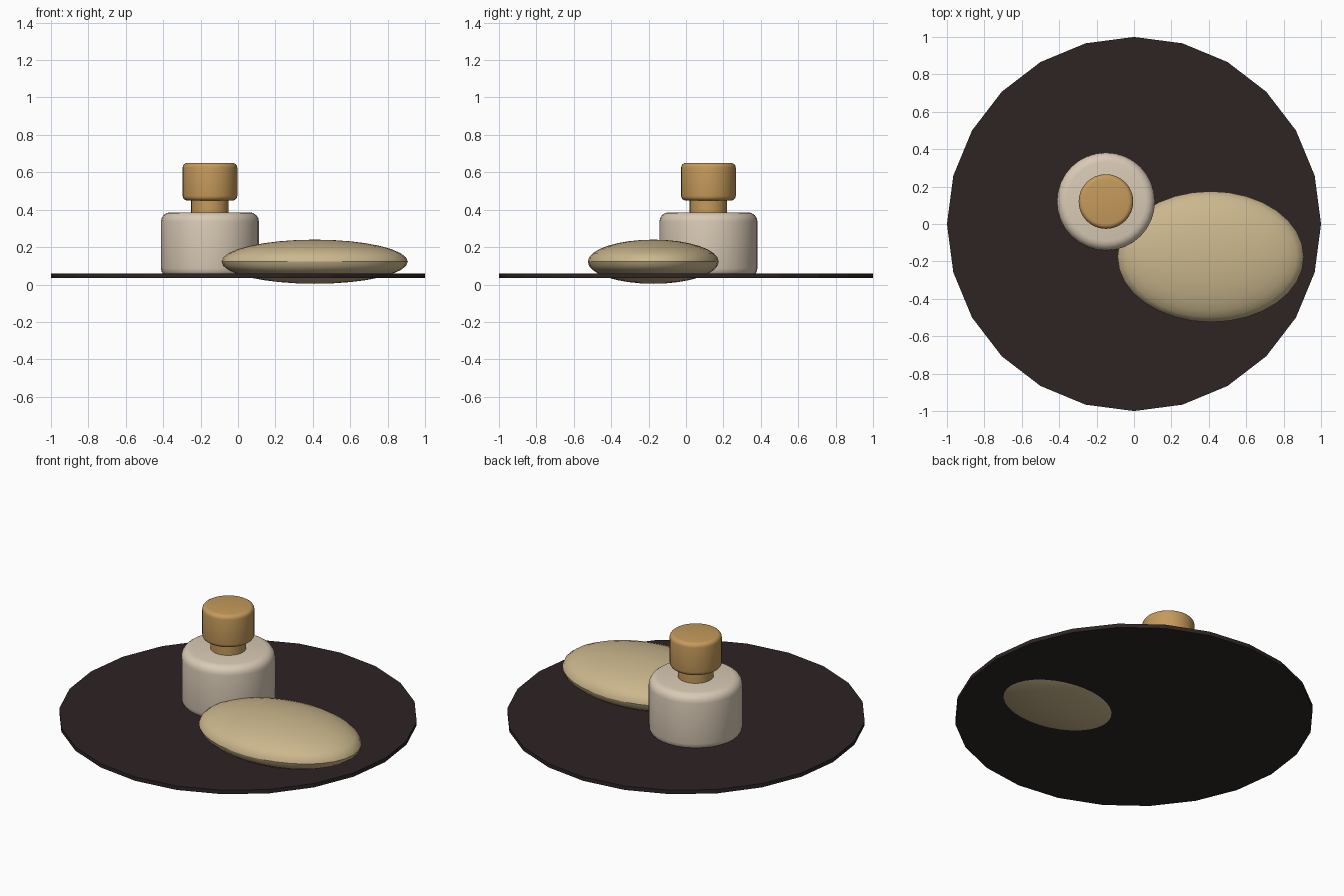
import bpy, math

if "Cube" in bpy.data.objects:
    bpy.data.objects.remove(bpy.data.objects["Cube"])


def material(name, srgb):
    lin = [((c / 255 + 0.055) / 1.055) ** 2.4 for c in srgb]
    m = bpy.data.materials.new(name)
    m.diffuse_color = (*lin, 1)
    m.use_nodes = True
    m.node_tree.nodes["Principled BSDF"].inputs["Base Color"].default_value = m.diffuse_color
    return m


DARK = material("dark brown", (46, 36, 36))
CREAM = material("cream", (217, 202, 181))
GOLD = material("golden wood", (197, 154, 91))
TAN = material("pale tan", (203, 183, 141))


def finish(name, mat):
    ob = bpy.context.object
    ob.name = name
    ob.data.materials.append(mat)
    return ob


def cylinder(name, mat, x, y, radius, z0, z1, sides, bevel=0.0, turn=0.0):
    bpy.ops.mesh.primitive_cylinder_add(
        vertices=sides, radius=radius, depth=z1 - z0,
        location=(x, y, (z0 + z1) / 2), rotation=(0, 0, turn))
    ob = finish(name, mat)
    if bevel:
        mod = ob.modifiers.new("rounded rims", 'BEVEL')
        mod.width = bevel
        mod.segments = 4
        mod.limit_method = 'ANGLE'
        mod.angle_limit = math.radians(40)
        bpy.ops.object.modifier_apply(modifier=mod.name)
    return ob


# thin faceted tray
cylinder("tray", DARK, 0, 0, 1.0, 0.036, 0.06, 24)

# bottle with rounded rims, neck and stopper
BX, BY = -0.15, 0.12
for name, mat, r, z0, z1, bev in (
        ("bottle_body", CREAM, 0.262, 0.037, 0.386, 0.05),
        ("bottle_neck", GOLD, 0.10, 0.37, 0.46, 0),
        ("bottle_stopper", GOLD, 0.146, 0.449, 0.65, 0.025)):
    cylinder(name, mat, BX, BY, r, z0, z1, 32, bev)
    bpy.ops.object.shade_smooth_by_angle(angle=math.radians(30))

# flattened pebble resting through the tray
bpy.ops.mesh.primitive_uv_sphere_add(segments=32, ring_count=16, radius=1,
                                     location=(0.41, -0.175, 0.122))
pebble = finish("pebble", TAN)
pebble.scale = (0.498, 0.35, 0.118)
bpy.ops.object.transform_apply(location=False, rotation=False, scale=True)
bpy.ops.object.shade_smooth_by_angle(angle=math.radians(30))
